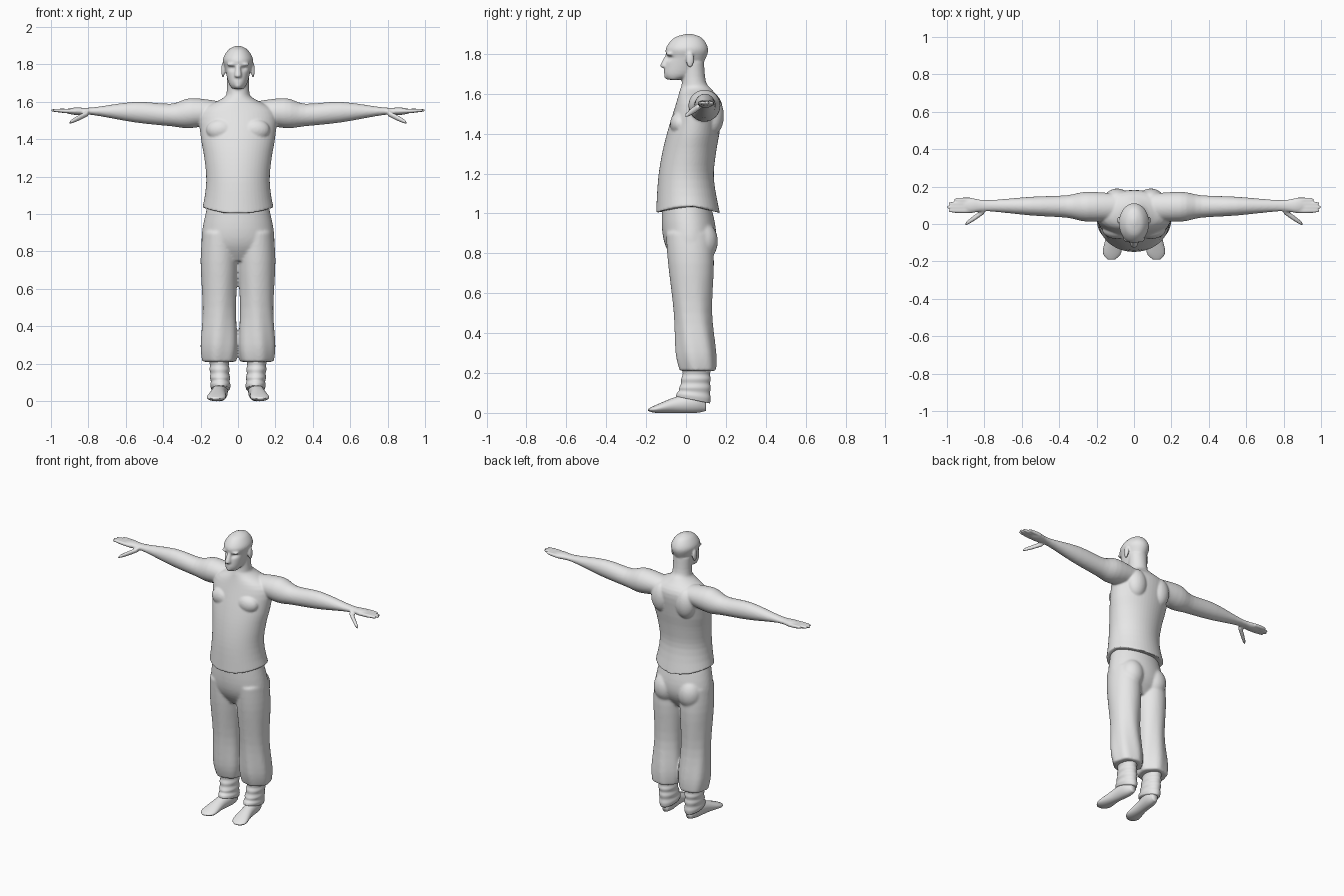
import bpy
import bmesh
from math import cos, sin, tau, exp
from mathutils import Matrix, Vector

cube = bpy.data.objects.get("Cube")
if cube:
    bpy.data.objects.remove(cube, do_unlink=True)

grey = bpy.data.materials.new("plain grey")
grey.use_nodes = True
tone = (0.8, 0.8, 0.8, 1)
grey.diffuse_color = tone
for node in grey.node_tree.nodes:
    if node.type == "BSDF_PRINCIPLED":
        node.inputs["Base Color"].default_value = tone


def spline(rings, steps=4):
    """Fill in smooth in-between rings (Catmull-Rom)."""
    out = []
    last = len(rings) - 1
    for i in range(last):
        before, start = rings[max(i - 1, 0)], rings[i]
        end, after = rings[i + 1], rings[min(i + 2, last)]
        for k in range(steps):
            t = k / steps
            out.append([b + t / 2 * (c - a + t * (2 * a - 5 * b + 4 * c - d
                        + t * (3 * (b - c) + d - a)))
                        for a, b, c, d in zip(before, start, end, after)])
    out.append(list(rings[-1]))
    return out


def loft(bm, axis, rings, side=1, middle=lambda t: 0, segments=32,
         fold=lambda t, angle: 1):
    """Skin oval rings, each (place on axis, half width, low, high)."""
    rows = []
    for t, half, low, high in spline(rings):
        row = []
        for s in range(segments):
            angle = tau * s / segments
            k = fold(t, angle)
            place = [middle(t) + k * half * cos(angle),
                     (low + high + k * (high - low) * sin(angle)) / 2]
            place.insert("xyz".index(axis), t)
            place[0] *= side
            row.append(bm.verts.new(place))
        rows.append(row)
    for lower, upper in zip(rows, rows[1:]):
        for s in range(segments):
            n = (s + 1) % segments
            bm.faces.new((lower[s], lower[n], upper[n], upper[s]))
    bm.faces.new(rows[0])
    bm.faces.new(rows[-1])
    return [vert for row in rows for vert in row]


def digit(bm, root, tip, thick, side):
    """Finger or thumb with a rounded end."""
    root, tip = Vector(root), Vector(tip)
    slope = (tip.y - root.y) / (tip.x - root.x)
    rings = []
    for f in (0, .5, .9, 1):
        spot = root.lerp(tip, f)
        r = thick * (1 - f ** 6 / 2)
        rings.append((spot.x, r, spot.z - r, spot.z + r))
    loft(bm, "x", rings, side, lambda x: root.y + slope * (x - root.x), 16)


def ball(bm, place, size, sides=(1, -1)):
    """Soft muscle or facial feature, mirrored by default."""
    for side in sides:
        spot = Vector(place)
        spot.x *= side
        bmesh.ops.create_uvsphere(
            bm, u_segments=24, v_segments=16, radius=1,
            matrix=Matrix.Translation(spot) @ Matrix.Diagonal((*size, 1)))


def finish(name, bm, voxel=None):
    """Make one smooth object, fusing its parts into one skin if asked."""
    bmesh.ops.recalc_face_normals(bm, faces=bm.faces)
    for face in bm.faces:
        face.smooth = True
    mesh = bpy.data.meshes.new(name)
    bm.to_mesh(mesh)
    bm.free()
    mesh.materials.append(grey)
    obj = bpy.data.objects.new(name, mesh)
    bpy.context.collection.objects.link(obj)
    if voxel:
        fuse = obj.modifiers.new("fuse", "REMESH")
        fuse.mode = "VOXEL"
        fuse.voxel_size = voxel
        fuse.use_smooth_shade = True
        relax = obj.modifiers.new("relax", "SMOOTH")
        relax.factor = .5
        relax.iterations = 5


# Torso and neck, with a hem that rises at the sides
body = bmesh.new()
torso = loft(body, "z", [
    (1, .19, -.15, .17), (1.17, .17, -.14, .14), (1.3, .18, -.12, .15),
    (1.42, .2, -.09, .17), (1.55, .2, -.05, .18), (1.62, .08, -.03, .13),
    (1.66, .06, -.02, .1), (1.76, .06, -.02, .09)], segments=48)
for vert in torso:
    rise = max(1.1 - vert.co.z, 0)
    vert.co.z += 10 * rise * vert.co.x ** 2
ball(body, (.09, .13, 1.49), (.07, .06, .1))    # shoulder blades
ball(body, (.09, -.03, 1.45), (.08, .05, .06))  # chest

# Head with eye sockets pressed in
head = loft(body, "z", [
    (1.67, .03, -.09, -.03), (1.7, .05, -.11, .05), (1.78, .07, -.1, .1),
    (1.83, .08, -.1, .11), (1.88, .05, -.06, .08), (1.9, .01, 0, .03)],
    segments=48)
for vert in head:
    x, y, z = vert.co
    if y < 0:
        across, up = (abs(x) - .03) / .02, (z - 1.78) / .01
        vert.co.y += .02 * exp(-across ** 2 - up ** 2)
loft(body, "z", [(1.73, .01, -.11, -.08), (1.74, .02, -.13, -.08),
                 (1.8, .01, -.1, -.08)], segments=16)  # nose
ball(body, (0, -.09, 1.71), (.03, .02, .01), [1])      # lips
ball(body, (0, -.09, 1.69), (.02, .02, .02), [1])      # chin
ball(body, (.03, -.08, 1.8), (.03, .02, .01))          # brows
ball(body, (.08, .02, 1.77), (.01, .02, .04))          # ears

# Arms and hands
for side in (1, -1):
    loft(body, "x", [
        (.08, .07, 1.49, 1.6), (.25, .08, 1.46, 1.62), (.36, .06, 1.47, 1.59),
        (.55, .05, 1.49, 1.6), (.78, .03, 1.53, 1.57), (.87, .04, 1.53, 1.57),
        (.92, .03, 1.54, 1.56)], side, lambda x: .09 + x / 100)
    for i in range(4):
        y = .13 - .02 * i
        digit(body, (.87, y, 1.55), (1 - (i - 2) ** 2 / 100, y, 1.555),
              .012, side)
    digit(body, (.8, .07, 1.54), (.9, 0, 1.49), .016, side)
finish("upper_body", body, .006)


# Trousers: hips and two loose legs with folds deepening downward
def cloth(z, angle):
    depth = min(max(.7 - z, 0), .4)
    return 1 + depth / 12 * cos(6 * angle + 7 * z)


trousers = bmesh.new()
loft(trousers, "z", [
    (.75, .14, -.05, .09), (.83, .19, -.1, .14), (.92, .19, -.12, .15),
    (1.06, .16, -.12, .12)], segments=48)
ball(trousers, (.09, .08, .86), (.08, .08, .1))  # seat
for side in (1, -1):
    loft(trousers, "z", [
        (.21, .09, -.03, .15), (.3, .1, -.05, .15), (.5, .09, -.06, .13),
        (.75, .1, -.09, .14), (.9, .09, -.1, .13)],
        side, lambda z: .1, 48, cloth)
finish("trousers", trousers, .008)

# Wrapped shins and bare feet
for side, label in ((1, "left"), (-1, "right")):
    wrap = bmesh.new()
    bands = []
    for i in range(11):
        f = i / 10
        bulge = .004 * (i % 2)
        bands.append((.28 - .22 * f, .05 + bulge,
                      -.01 - .04 * f * f - bulge, .12 + bulge))
    cuff = loft(wrap, "z", bands, side, lambda z: .09 + z / 20)
    for vert in cuff:
        vert.co.z += 3 * max(.13 - vert.co.z, 0) * (.06 - vert.co.y)
    finish(label + "_shin_wrap", wrap)

    foot = bmesh.new()
    loft(foot, "y", [
        (-.19, .02, .01, .02), (-.15, .05, 0, .04), (-.05, .04, 0, .08),
        (.05, .04, 0, .1), (.1, .02, .01, .06)], side, lambda y: .1 - y / 9)
    finish(label + "_foot", foot)
